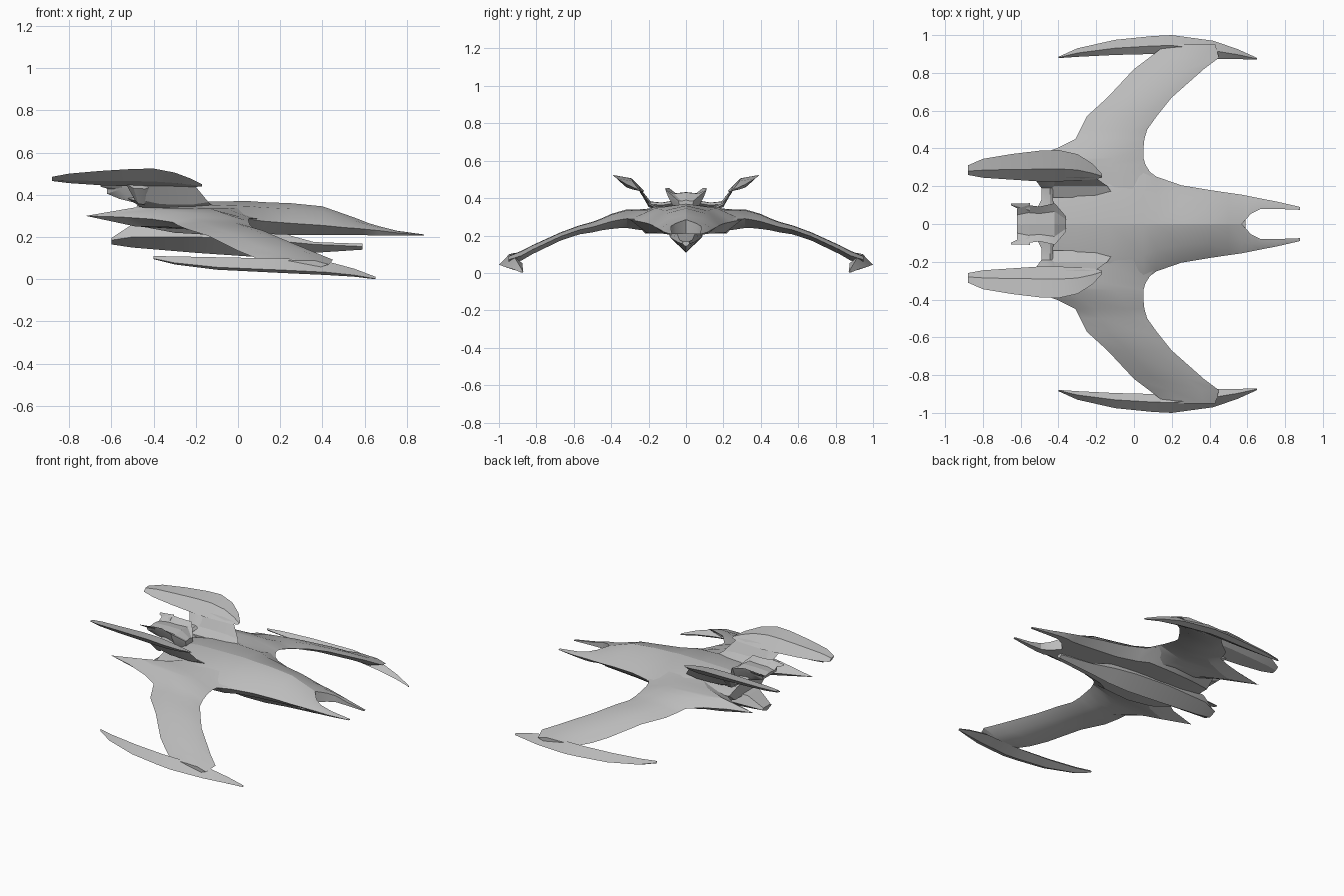
import bpy
import bmesh
from mathutils import Vector

default_cube = bpy.data.objects.get("Cube")
if default_cube:
    bpy.data.objects.remove(default_cube, do_unlink=True)

# Single hull paint
paint = bpy.data.materials.new("hull_grey")
paint.use_nodes = True
grey = (0.5, 0.5, 0.5, 1.0)
paint.diffuse_color = grey
paint.node_tree.nodes["Principled BSDF"].inputs["Base Color"].default_value = grey


def loft(name, rings, angle=0.45):
    """Skin a series of matching rings, cap both ends and mirror across y = 0."""
    bm = bmesh.new()
    loops = [[bm.verts.new(Vector(point)) for point in ring] for ring in rings]
    for first, second in zip(loops, loops[1:]):
        count = len(first)
        for i in range(count):
            j = (i + 1) % count
            bm.faces.new((first[i], first[j], second[j], second[i]))
    bm.faces.new(loops[0])
    bm.faces.new(list(reversed(loops[-1])))
    bmesh.ops.recalc_face_normals(bm, faces=bm.faces)
    mesh = bpy.data.meshes.new(name)
    bm.to_mesh(mesh)
    bm.free()
    mesh.materials.append(paint)
    part = bpy.data.objects.new(name, mesh)
    bpy.context.collection.objects.link(part)
    mirror = part.modifiers.new("mirror", 'MIRROR')
    mirror.use_axis = (False, True, False)
    mirror.use_mirror_merge = False
    bpy.ops.object.select_all(action='DESELECT')
    part.select_set(True)
    bpy.context.view_layer.objects.active = part
    bpy.ops.object.modifier_apply(modifier="mirror")
    bpy.ops.object.shade_smooth_by_angle(angle=angle)
    return part


# Main hull with forked nose: x, inner y, half width, top, edge, bottom
def hull_ring(x, inner, width, top, edge, bottom):
    span = width - inner
    shoulder = edge + (top - edge) * 0.72
    return [(x, inner, top), (x, inner + span * 0.55, shoulder), (x, width, edge),
            (x, inner + span * 0.7, bottom), (x, inner, bottom)]


hull = [
    (-.46, 0, .20, .34, .30, .25),
    (-.30, 0, .28, .365, .31, .22),
    (-.13, 0, .31, .368, .31, .21),
    (.05, 0, .30, .37, .285, .215),
    (.12, 0, .25, .365, .275, .215),
    (.25, 0, .205, .36, .265, .21),
    (.40, 0, .18, .345, .255, .21),
    (.50, 0, .165, .31, .245, .21),
    (.57, 0, .155, .285, .24, .21),
    (.62, .055, .145, .265, .235, .208),
    (.67, .08, .135, .25, .23, .208),
    (.75, .08, .12, .23, .22, .207),
    (.88, .075, .09, .212, .21, .206),
]
loft("main_hull", [hull_ring(*row) for row in hull])


# Drooping wings with a rear spike at the root: y, back x, front x, height, half thickness
def wing_ring(y, back, front, z, thick):
    chord = front - back
    return [(back, y, z + 0.01),
            (back + chord * 0.3, y, z + thick), (back + chord * 0.75, y, z + thick * 0.9),
            (front, y, z),
            (back + chord * 0.75, y, z - thick), (back + chord * 0.3, y, z - thick * 0.8)]


wing = [
    (.18, -.42, .14, .285, .06),
    (.25, -.52, .10, .285, .055),
    (.315, -.72, .06, .29, .05),
    (.35, -.56, .05, .285, .045),
    (.40, -.41, .05, .275, .04),
    (.45, -.31, .055, .26, .032),
    (.50, -.285, .07, .245, .028),
    (.57, -.25, .12, .23, .024),
    (.67, -.14, .20, .195, .022),
    (.82, 0, .37, .125, .024),
    (.88, .08, .45, .092, .026),
    (.95, .17, .43, .07, .02),
]
loft("wings", [wing_ring(*row) for row in wing])


# Crescent blades at the wing tips: x, outer y, inner y, bottom, top
def blade_ring(x, outer, inner, bottom, top):
    width = outer - inner
    return [(x, inner, (bottom + top) / 2), (x, inner + width * 0.45, top),
            (x, outer, bottom + (top - bottom) * 0.2), (x, inner + width * 0.6, bottom)]


blade = [
    (-.40, .885, .878, .095, .11),
    (-.30, .93, .885, .07, .108),
    (-.10, .975, .895, .045, .104),
    (.10, .995, .90, .035, .10),
    (.20, 1.0, .90, .03, .10),
    (.42, .97, .875, .02, .085),
    (.55, .925, .873, .012, .05),
    (.65, .88, .87, 0, .012),
]
loft("wing_tip_blades", [blade_ring(*row) for row in blade])


# Raised tilted pods: x, inner y, outer y, inner height, outer height
def pod_ring(x, inner, outer, low, high):
    y, z = (inner + outer) / 2, (low + high) / 2
    bulge = (outer - inner) * 0.1
    return [(x, inner, low), (x, y - bulge, z + bulge * 1.5),
            (x, outer, high), (x, y + bulge, z - bulge)]


pods = [
    (-.88, .26, .31, .465, .485),
    (-.80, .245, .345, .455, .50),
    (-.65, .235, .37, .445, .513),
    (-.50, .225, .388, .44, .522),
    (-.40, .225, .392, .435, .524),
    (-.30, .23, .37, .435, .505),
    (-.22, .235, .32, .435, .475),
    (-.17, .245, .265, .44, .45),
]
loft("raised_pods", [pod_ring(*row) for row in pods])


# Pylons carrying the pods: y, back x, front x, height, half thickness
pylon = [
    (.14, -.48, -.10, .335, .012),
    (.20, -.46, -.14, .365, .012),
    (.25, -.50, -.21, .45, .01),
]
loft("pod_pylons", [wing_ring(*row) for row in pylon])

# Slim struts between bridge and pylons
strut = [
    (.05, -.53, -.41, .375, .015),
    (.13, -.49, -.43, .362, .014),
    (.19, -.49, -.43, .368, .014),
    (.245, -.53, -.41, .44, .012),
]
loft("bridge_struts", [wing_ring(*row) for row in strut])


# Bridge deck with upswept rims: x, half width, deck height, rim height, keel height
def bridge_ring(x, width, deck, rim, keel):
    return [(x, 0, deck), (x, width * 0.6, deck - 0.006), (x, width, rim),
            (x, width * 0.9, rim - 0.03), (x, width * 0.6, keel), (x, 0, keel)]


bridge = [
    (-.62, .08, .425, .435, .405),
    (-.56, .10, .43, .455, .38),
    (-.50, .092, .432, .455, .365),
    (-.42, .11, .43, .445, .35),
    (-.36, .04, .39, .385, .33),
]
loft("bridge", [bridge_ring(*row) for row in bridge])

# Two prongs behind the bridge
prongs = [(-.65, .098, .108, .438, .445), (-.55, .05, .11, .41, .455)]
loft("bridge_prongs", [pod_ring(*row) for row in prongs])


# Keeled belly pod: x, half width, top, edge, keel
def belly_ring(x, width, top, edge, keel):
    return [(x, 0, top), (x, width * 0.75, top), (x, width, edge), (x, 0, keel)]


belly = [
    (-.60, .05, .195, .185, .165),
    (-.50, .08, .26, .20, .15),
    (-.20, .09, .26, .20, .125),
    (.05, .085, .23, .19, .108),
    (.20, .07, .22, .18, .11),
    (.36, .045, .176, .165, .125),
    (.59, .02, .168, .155, .14),
]
loft("belly_pod", [belly_ring(*row) for row in belly])
